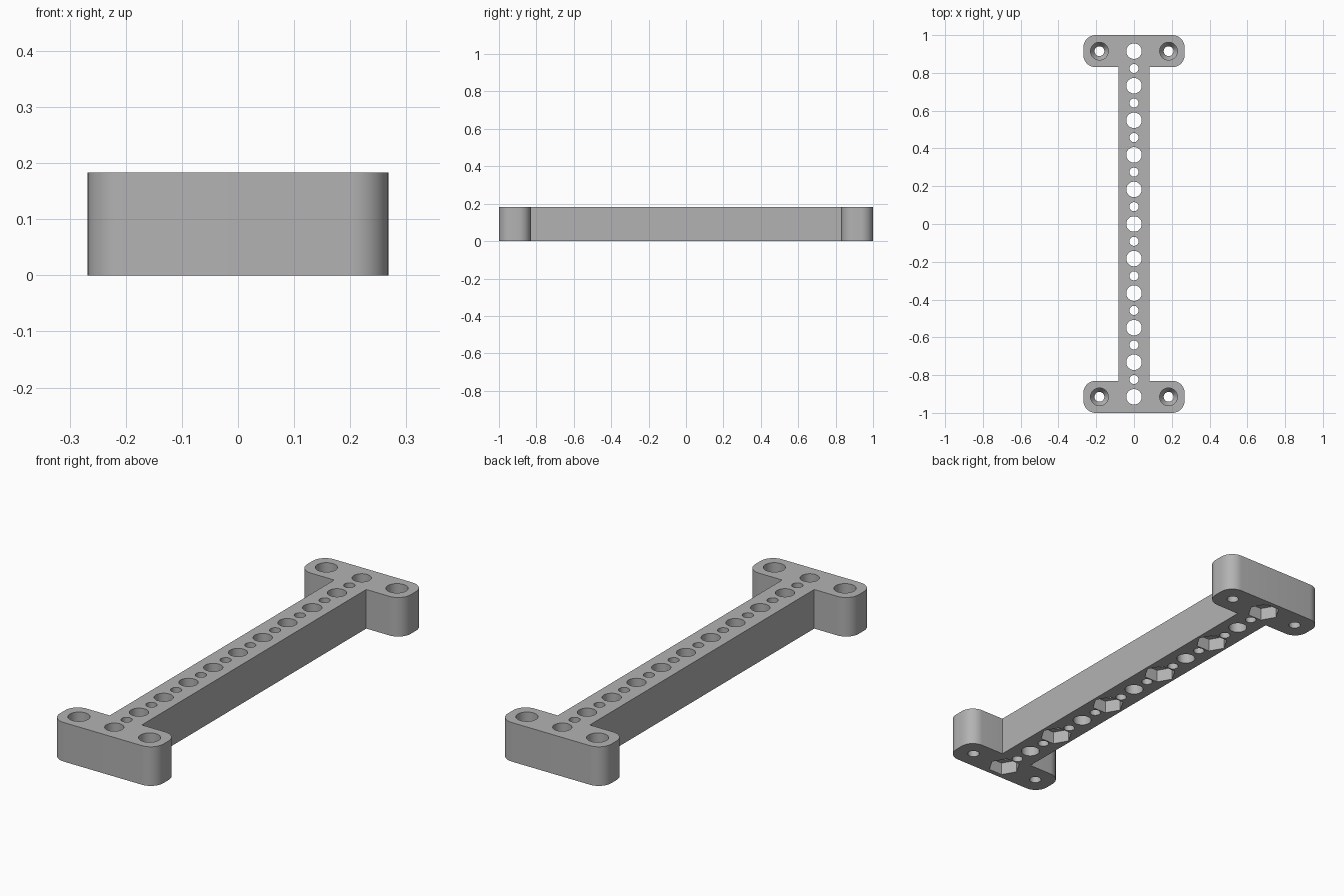
import bpy, bmesh, math

if "Cube" in bpy.data.objects:
    bpy.data.objects.remove(bpy.data.objects["Cube"], do_unlink=True)

HEIGHT = 0.183
PITCH = 0.183
HALF_W, BAR_W, FLANGE_Y, RADIUS = 0.268, 0.083, 0.83, 0.065

grey = bpy.data.materials.new("plain grey")
grey.use_nodes = True
colour = (0.45, 0.45, 0.45, 1)
grey.diffuse_color = colour
grey.node_tree.nodes["Principled BSDF"].inputs["Base Color"].default_value = colour


def make_object(name, bm):
    bmesh.ops.recalc_face_normals(bm, faces=bm.faces)
    mesh = bpy.data.meshes.new(name)
    bm.to_mesh(mesh)
    bm.free()
    mesh.materials.append(grey)
    obj = bpy.data.objects.new(name, mesh)
    bpy.context.collection.objects.link(obj)
    return obj


def arc(cx, cy, start):
    """Quarter-circle corner, counter-clockwise from the start angle."""
    return [(cx + RADIUS * math.cos(a), cy + RADIUS * math.sin(a))
            for a in (math.radians(start + 90 * i / 10) for i in range(11))]


def lathe(bm, x, y, rings, sides=40):
    """Closed solid through (radius, height) rings around a vertical axis."""
    loops = [[bm.verts.new((x + r * math.cos(2 * math.pi * i / sides),
                            y + r * math.sin(2 * math.pi * i / sides), z))
              for i in range(sides)] for r, z in rings]
    for low, high in zip(loops, loops[1:]):
        for i in range(sides):
            j = (i + 1) % sides
            bm.faces.new((low[i], low[j], high[j], high[i]))
    bm.faces.new(loops[0][::-1])
    bm.faces.new(loops[-1])


# I-shaped bracket: half outline, turned half a circle for the other end
half = [(BAR_W, FLANGE_Y)]
half += arc(HALF_W - RADIUS, FLANGE_Y + RADIUS, -90)
half += arc(HALF_W - RADIUS, 1 - RADIUS, 0)
half += arc(-HALF_W + RADIUS, 1 - RADIUS, 90)
half += arc(-HALF_W + RADIUS, FLANGE_Y + RADIUS, 180)
half += [(-BAR_W, FLANGE_Y)]
outline = half + [(-x, -y) for x, y in half]
bm = bmesh.new()
face = bm.faces.new([bm.verts.new((x, y, 0)) for x, y in outline])
up = bmesh.ops.extrude_face_region(bm, geom=[face])["geom"]
bmesh.ops.translate(bm, vec=(0, 0, HEIGHT),
                    verts=[v for v in up if isinstance(v, bmesh.types.BMVert)])
bracket = make_object("mounting_bracket", bm)

# Through holes: large and small alternate along the bar
holes = bmesh.new()
for i in range(-10, 11):
    radius = 0.041 if i % 2 == 0 else 0.024
    lathe(holes, 0, i * PITCH / 2, [(radius, -0.1), (radius, 0.3)])
# Countersunk screw holes in the four flange corners
for sx in (-1, 1):
    for sy in (-1, 1):
        lathe(holes, sx * PITCH, sy * 5 * PITCH,
              [(0.026, -0.1), (0.026, 0.09), (0.047, 0.125), (0.047, 0.3)])
hole_cutter = make_object("hole_cutter", holes)

# Hexagonal nut pockets under every other large hole
pockets = bmesh.new()
for i in range(-5, 6, 2):
    lathe(pockets, 0, i * PITCH, [(0.072, -0.1), (0.072, 0.06)], 6)
pocket_cutter = make_object("pocket_cutter", pockets)

for cutter in (hole_cutter, pocket_cutter):
    cutter.hide_render = True
    cutter.hide_viewport = True
    mod = bracket.modifiers.new(cutter.name, "BOOLEAN")
    mod.operation = "DIFFERENCE"
    mod.solver = "EXACT"
    mod.object = cutter

# Apply the cuts, then smooth the round surfaces
deps = bpy.context.evaluated_depsgraph_get()
bracket.data = bpy.data.meshes.new_from_object(bracket.evaluated_get(deps))
bracket.modifiers.clear()
for cutter in (hole_cutter, pocket_cutter):
    bpy.data.objects.remove(cutter, do_unlink=True)
bpy.ops.object.select_all(action="DESELECT")
bracket.select_set(True)
bpy.context.view_layer.objects.active = bracket
bpy.ops.object.shade_smooth_by_angle(angle=math.radians(30))
